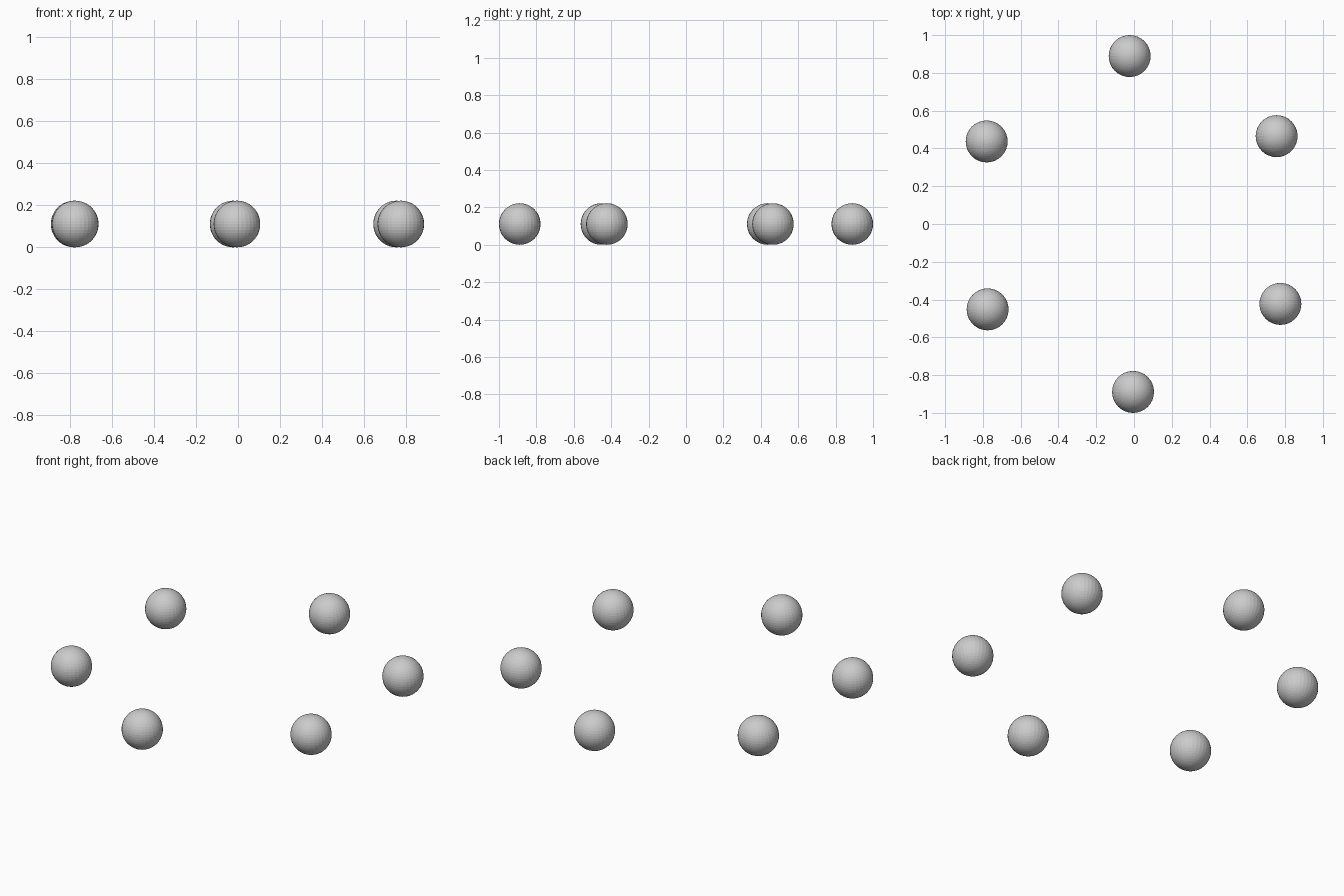
import bpy

if "Cube" in bpy.data.objects:
    bpy.data.objects.remove(bpy.data.objects["Cube"])

RADIUS = 0.111

# Ring of six balls resting on the ground, placed slightly by hand
CENTRES = [(-0.023, 0.889), (-0.780, 0.437), (-0.775, -0.452),
           (-0.005, -0.889), (0.775, -0.423), (0.755, 0.465)]


def add_ball(name, x, y):
    bpy.ops.mesh.primitive_uv_sphere_add(segments=32, ring_count=24, radius=RADIUS,
                                         location=(x, y, RADIUS))
    bpy.context.object.name = name


for i, (x, y) in enumerate(CENTRES, 1):
    add_ball(f"ball_{i}", x, y)
